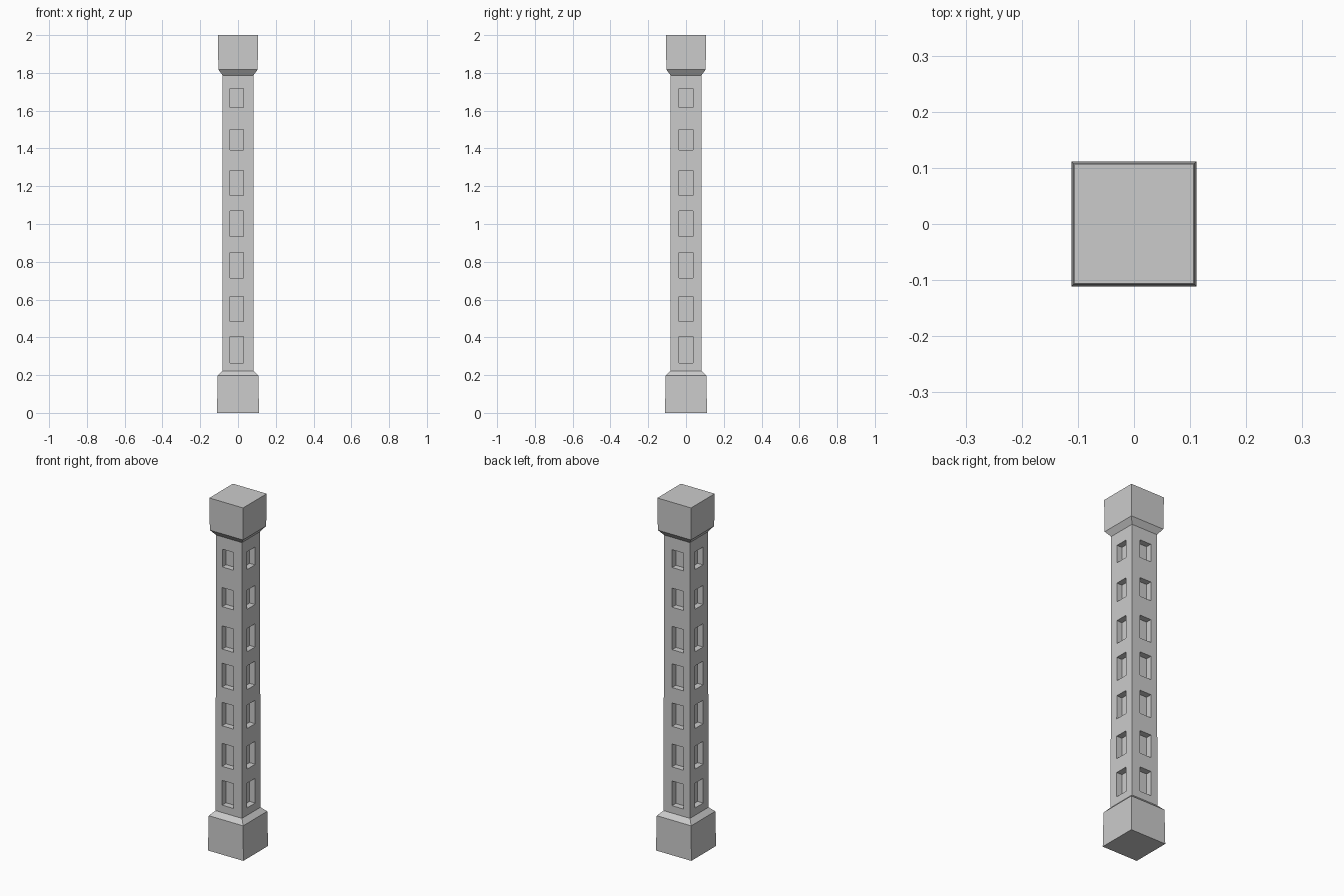
import bpy, bmesh
from mathutils import Matrix

if "Cube" in bpy.data.objects:
    bpy.data.objects.remove(bpy.data.objects["Cube"])

# square column profile: (half width, z)
PROFILE = [(0.111, 0.0), (0.108, 0.197), (0.083, 0.223),
           (0.081, 1.787), (0.104, 1.817), (0.106, 2.0)]
# recess (bottom, top) heights
RECESSES = [(0.265, 0.405), (0.485, 0.615), (0.715, 0.848), (0.935, 1.07),
            (1.15, 1.282), (1.391, 1.499), (1.616, 1.717)]
HALF_W, FLOOR, X_SHIFT = 0.036, 0.048, -0.006


def make_object(name, bm):
    bmesh.ops.recalc_face_normals(bm, faces=bm.faces)
    mesh = bpy.data.meshes.new(name)
    bm.to_mesh(mesh)
    bm.free()
    obj = bpy.data.objects.new(name, mesh)
    bpy.context.collection.objects.link(obj)
    return obj


def add_box(bm, lo, hi):
    size = [b - a for a, b in zip(lo, hi)]
    mid = [(a + b) / 2 for a, b in zip(lo, hi)]
    bmesh.ops.create_cube(bm, size=1, matrix=Matrix.Translation(mid) @ Matrix.Diagonal((*size, 1)))


# column: plinth, shaft and cap lofted from square rings
bm = bmesh.new()
rings = [[bm.verts.new((sx * h, sy * h, z)) for sx, sy in ((-1, -1), (1, -1), (1, 1), (-1, 1))]
         for h, z in PROFILE]
for a, b in zip(rings, rings[1:]):
    for i in range(4):
        j = (i + 1) % 4
        bm.faces.new((a[i], a[j], b[j], b[i]))
bm.faces.new(rings[0][::-1])
bm.faces.new(rings[-1])
column = make_object("column", bm)

# recess cutters on all four sides
bm = bmesh.new()
for z0, z1 in RECESSES:
    for s in (-1, 1):
        n, f = sorted((s * FLOOR, s * 0.15))
        add_box(bm, (X_SHIFT - HALF_W, n, z0), (X_SHIFT + HALF_W, f, z1))
        add_box(bm, (n, -HALF_W, z0), (f, HALF_W, z1))
cutter = make_object("recess_cutter", bm)
cutter.hide_render = True

mod = column.modifiers.new("recesses", 'BOOLEAN')
mod.operation = 'DIFFERENCE'
mod.solver = 'EXACT'
mod.object = cutter
bpy.context.view_layer.objects.active = column
bpy.ops.object.modifier_apply(modifier=mod.name)
bpy.data.objects.remove(cutter)
